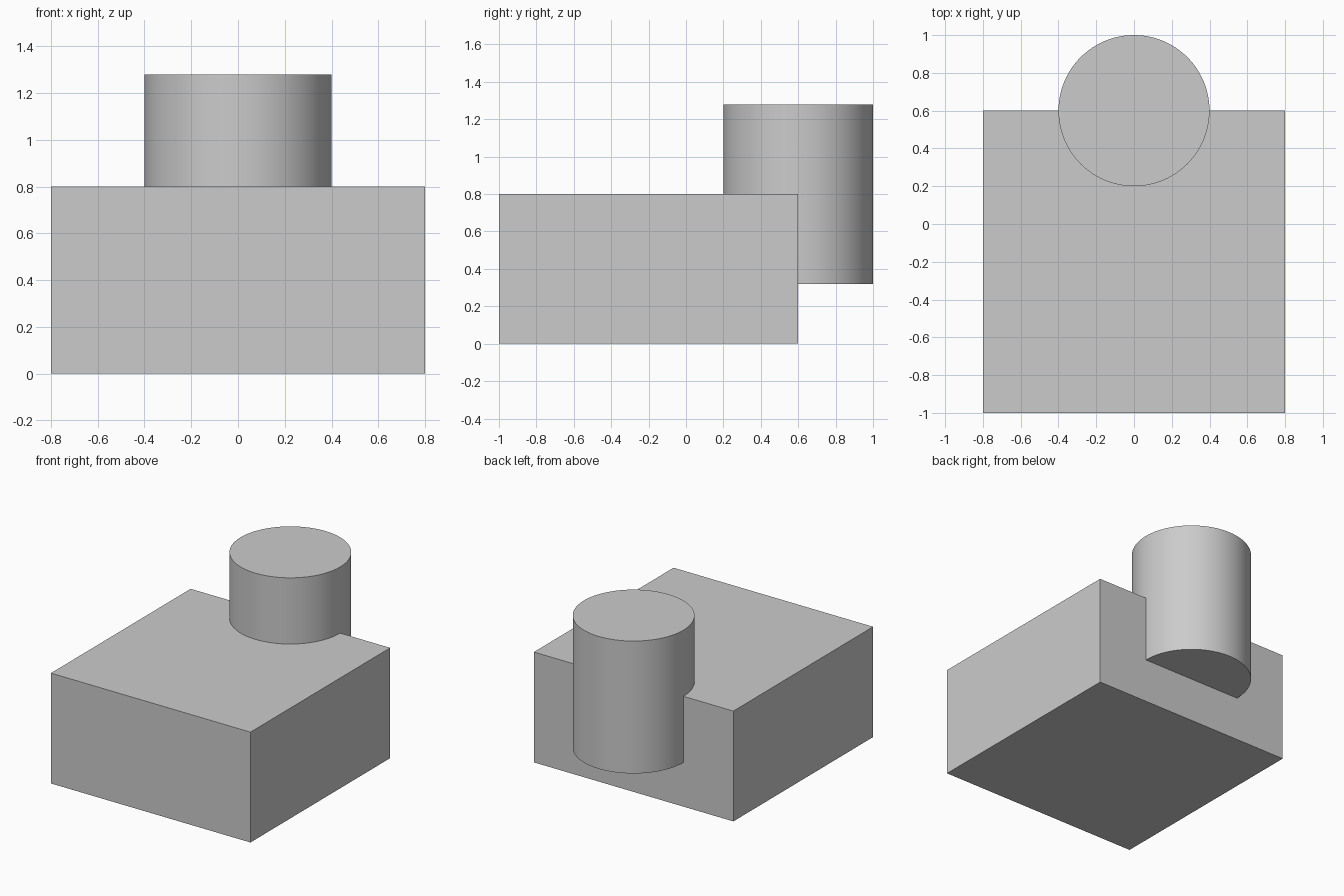
import bpy
import math

cube = bpy.data.objects.get("Cube")
if cube:
    bpy.data.objects.remove(cube, do_unlink=True)

# Single neutral grey for the whole part
grey = bpy.data.materials.new("neutral_grey")
grey.use_nodes = True
colour = (0.6, 0.6, 0.6, 1)
grey.diffuse_color = colour
grey.node_tree.nodes["Principled BSDF"].inputs["Base Color"].default_value = colour

# Block base
bpy.ops.mesh.primitive_cube_add(size=1, location=(0, -0.2, 0.4))
block = bpy.context.object
block.name = "block_with_post"
block.scale = (1.6, 1.6, 0.8)
bpy.ops.object.transform_apply(location=True, rotation=False, scale=True)
block.data.materials.append(grey)

# Round post, centred on the rear edge of the block
bpy.ops.mesh.primitive_cylinder_add(vertices=96, radius=0.4, depth=0.96,
                                    location=(0, 0.6, 0.8))
post = bpy.context.object
post.name = "post_helper"
post.data.materials.append(grey)

# Fuse the post into the block
fuse = block.modifiers.new("fuse_post", 'BOOLEAN')
fuse.operation = 'UNION'
fuse.solver = 'EXACT'
fuse.object = post
bpy.ops.object.select_all(action='DESELECT')
block.select_set(True)
bpy.context.view_layer.objects.active = block
bpy.ops.object.modifier_apply(modifier=fuse.name)
bpy.data.objects.remove(post, do_unlink=True)

# Smooth round wall, sharp edges
bpy.ops.object.shade_smooth_by_angle(angle=math.radians(30))
